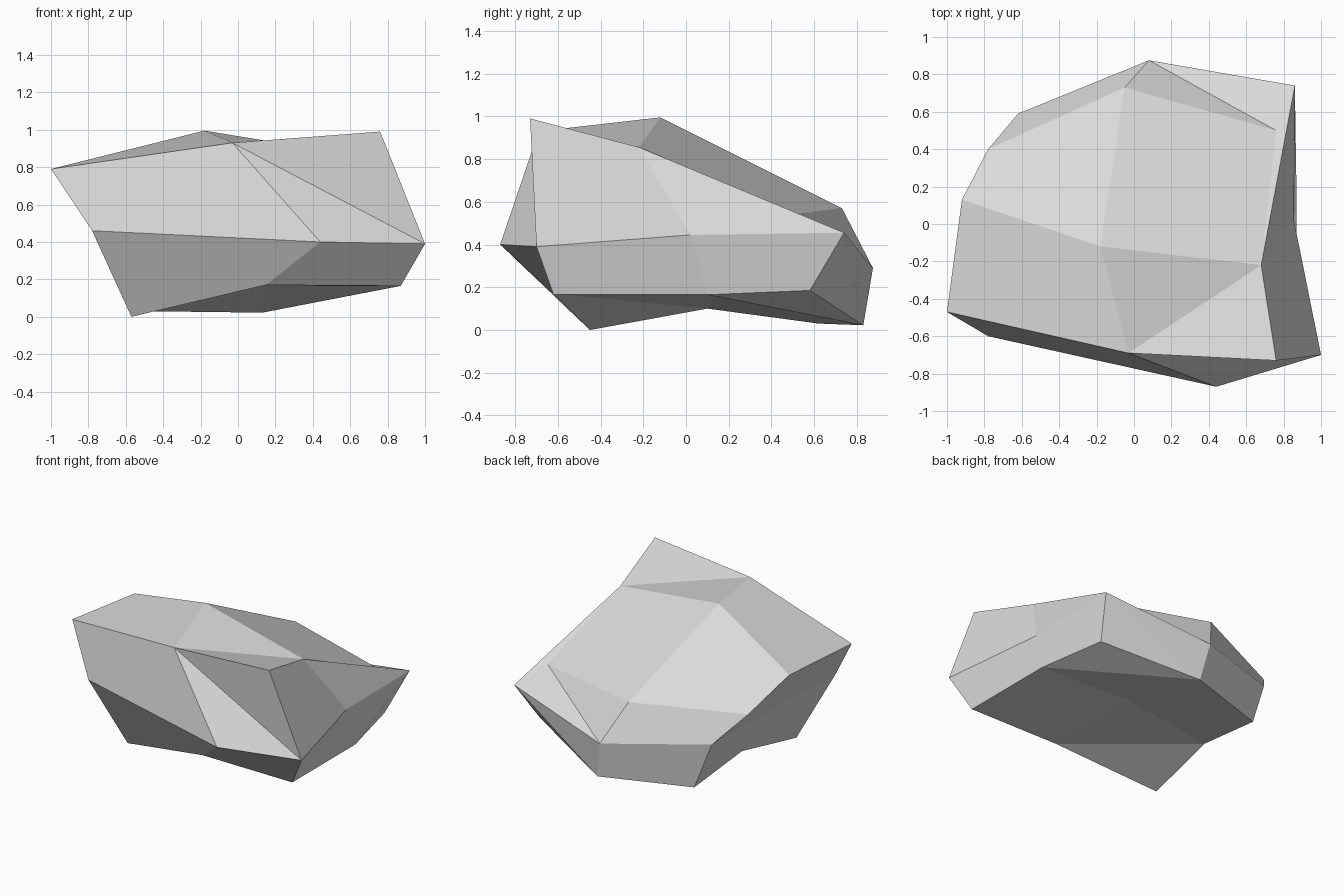
import bpy
import bmesh

default_cube = bpy.data.objects.get("Cube")
if default_cube:
    bpy.data.objects.remove(default_cube, do_unlink=True)

# Cross-section rings, each running front-left -> front -> right -> back -> left
LOWER_RING = [(-.57, -.45, 0), (.15, -.62, .17), (.87, -.62, .165), (.87, .1, .165),
              (.77, .58, .185), (.13, .83, .022), (-.5, .62, .03), (-.52, .1, .1)]
MIDDLE_RING = [(-.78, -.6, .46), (.44, -.87, .4), (1, -.7, .39), (.855, .02, .445),
               (.86, .74, .455), (.08, .875, .29), (-.62, .59, .36), (-.72, .08, .43)]
UPPER_RING = [(-1, -.47, .79), (-.03, -.69, .93), (.76, -.73, .99), (.68, -.22, .855),
              (.76, .5, .54), (-.05, .73, .57), (-.78, .4, .55), (-.92, .13, .77)]
LOWER_CENTRE = (.14, .13, .165)
UPPER_CENTRE = (-.18, -.12, .995)


def flat_material(name, colour):
    material = bpy.data.materials.new(name)
    material.use_nodes = True
    material.diffuse_color = colour
    shader = material.node_tree.nodes["Principled BSDF"]
    shader.inputs["Base Color"].default_value = colour
    shader.inputs["Roughness"].default_value = 1
    return material


def bridge(bm, below, above):
    """Join two rings with a band of quads."""
    for i in range(len(below)):
        bm.faces.new((below[i - 1], below[i], above[i], above[i - 1]))


def cap(bm, ring, centre):
    """Close a ring with one quad per corner, meeting at a centre point."""
    middle = bm.verts.new(centre)
    for i in range(0, len(ring), 2):
        bm.faces.new((middle, ring[i - 1], ring[i], ring[i + 1]))


def build_rock():
    bm = bmesh.new()
    lower, middle, upper = [[bm.verts.new(point) for point in ring]
                            for ring in (LOWER_RING, MIDDLE_RING, UPPER_RING)]
    bridge(bm, lower, middle)
    bridge(bm, middle, upper)
    cap(bm, lower, LOWER_CENTRE)
    cap(bm, upper, UPPER_CENTRE)

    # Fold the bent facets along their valley and ridge diagonals
    folds = [(upper[1], upper[3]), (upper[1], middle[2]), (upper[3], middle[4]),
             (upper[4], middle[5]), (middle[4], lower[5]),
             (lower[3], lower[5]), (lower[1], lower[7])]
    for fold in folds:
        bmesh.ops.connect_verts(bm, verts=list(fold))

    bmesh.ops.recalc_face_normals(bm, faces=bm.faces[:])
    mesh = bpy.data.meshes.new("rock")
    bm.to_mesh(mesh)
    bm.free()
    return mesh


# Faceted boulder in a single stone colour
rock = bpy.data.objects.new("rock", build_rock())
rock.data.materials.append(flat_material("stone_grey", (.7, .7, .7, 1)))
bpy.context.collection.objects.link(rock)
